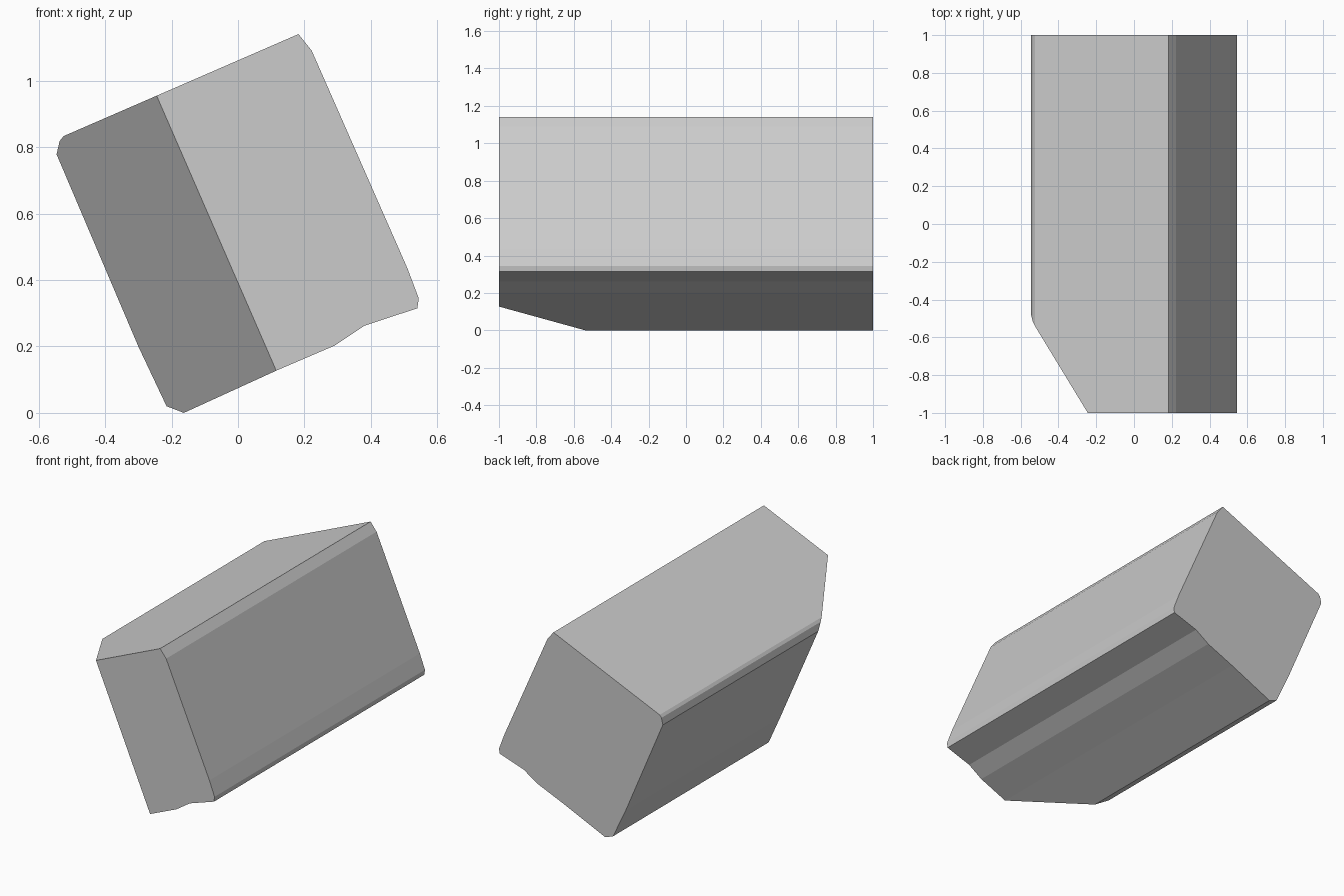
import bpy, bmesh
from mathutils import Vector

if "Cube" in bpy.data.objects:
    bpy.data.objects.remove(bpy.data.objects["Cube"])

# Cross-section of the tilted block (x, z)
profile = [(-0.163, 0.0), (0.115, 0.127), (0.29, 0.202), (0.38, 0.262),
           (0.54, 0.315), (0.544, 0.345), (0.51, 0.435), (0.222, 1.09),
           (0.182, 1.14), (-0.525, 0.833), (-0.537, 0.818), (-0.546, 0.778),
           (-0.30, 0.20), (-0.215, 0.02)]

# Extrude the section from front to back
bm = bmesh.new()
face = bm.faces.new([bm.verts.new((x, -1, z)) for x, z in profile])
new = bmesh.ops.extrude_face_region(bm, geom=[face])["geom"]
bmesh.ops.translate(bm, vec=(0, 2, 0),
                    verts=[g for g in new if isinstance(g, bmesh.types.BMVert)])

# Slanted cut across the front left corner, then close the opening
cut = bmesh.ops.bisect_plane(bm, geom=bm.verts[:] + bm.edges[:] + bm.faces[:],
                             plane_co=Vector((-0.245, -1, 0.955)),
                             plane_no=Vector((-0.917, -0.663, -0.399)),
                             clear_outer=True)
edges = [g for g in cut["geom_cut"] if isinstance(g, bmesh.types.BMEdge)]
bmesh.ops.contextual_create(bm, geom=edges)
bmesh.ops.recalc_face_normals(bm, faces=bm.faces[:])

mesh = bpy.data.meshes.new("angled_block")
bm.to_mesh(mesh)
bm.free()
block = bpy.data.objects.new("angled_block", mesh)
bpy.context.collection.objects.link(block)
